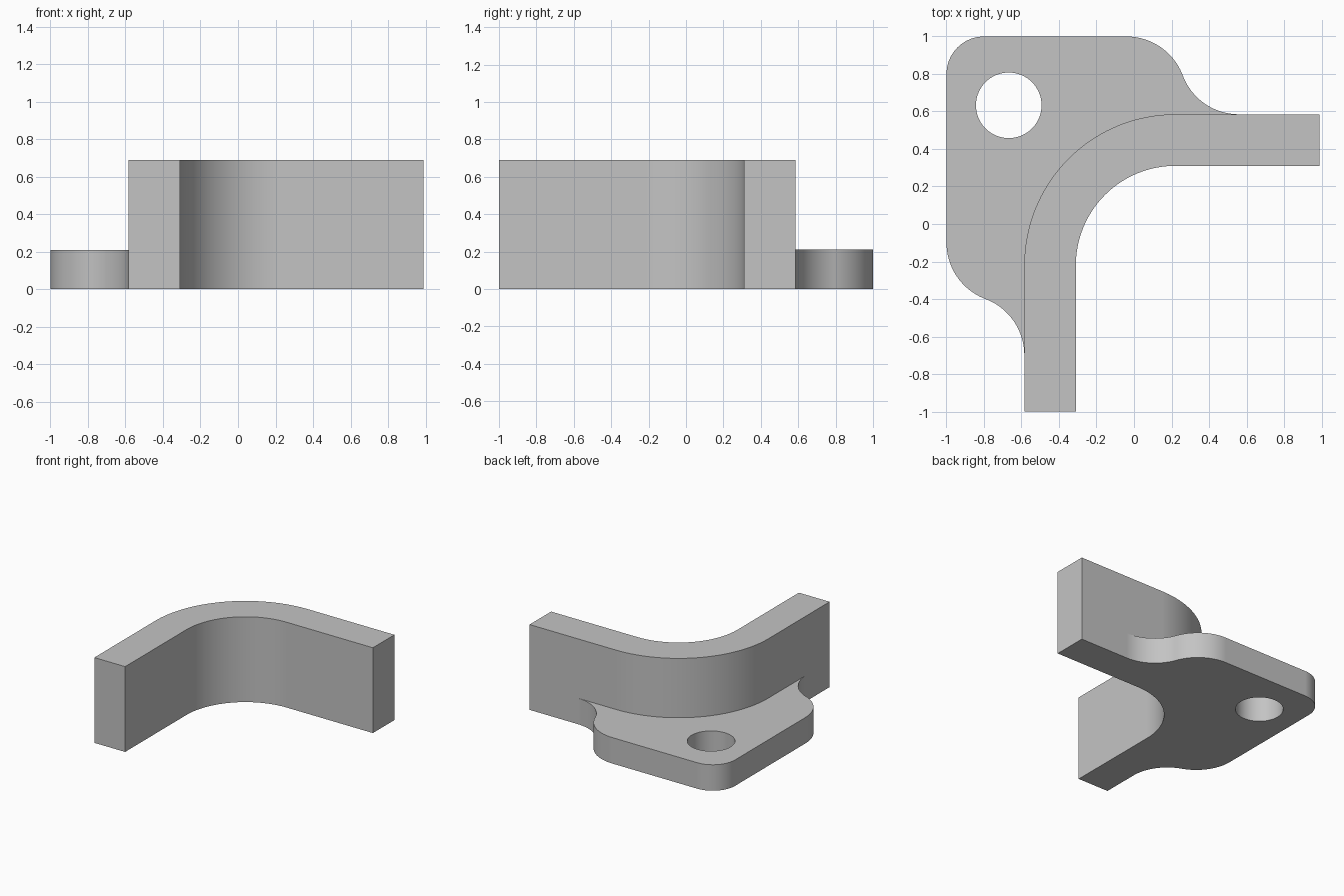
import bpy
import bmesh
from math import cos, sin, radians

cube = bpy.data.objects.get("Cube")
if cube:
    bpy.data.objects.remove(cube, do_unlink=True)

WALL_H, PLATE_H = 0.69, 0.21
FACE = 0.585          # outer face of both wall legs
BEND = (0.22, -0.22)  # centre of the wall bend
R_OUT, R_IN = 0.805, 0.53

grey = bpy.data.materials.new("plain_grey")
grey.use_nodes = True
colour = (0.55, 0.55, 0.55, 1)
grey.diffuse_color = colour
grey.node_tree.nodes["Principled BSDF"].inputs["Base Color"].default_value = colour


def arc(centre, radius, start, end, steps=24):
    """Points along an arc, angles in degrees."""
    angles = [radians(start + (end - start) * i / steps) for i in range(steps + 1)]
    return [(centre[0] + radius * cos(a), centre[1] + radius * sin(a)) for a in angles]


def prism(name, outline, bottom, top):
    """Extrude a closed outline upwards."""
    bm = bmesh.new()
    base = bm.faces.new([bm.verts.new((x, y, bottom)) for x, y in outline])
    new = bmesh.ops.extrude_face_region(bm, geom=[base])["geom"]
    verts = [v for v in new if isinstance(v, bmesh.types.BMVert)]
    bmesh.ops.translate(bm, verts=verts, vec=(0, 0, top - bottom))
    bmesh.ops.recalc_face_normals(bm, faces=bm.faces)
    mesh = bpy.data.meshes.new(name)
    bm.to_mesh(mesh)
    bm.free()
    mesh.materials.append(grey)
    obj = bpy.data.objects.new(name, mesh)
    bpy.context.collection.objects.link(obj)
    return obj


def combine(target, tool, operation):
    """Apply a boolean and discard the tool object."""
    mod = target.modifiers.new(operation.lower(), "BOOLEAN")
    mod.operation, mod.object, mod.solver = operation, tool, "EXACT"
    bpy.context.view_layer.objects.active = target
    bpy.ops.object.modifier_apply(modifier=mod.name)
    bpy.data.objects.remove(tool, do_unlink=True)


# Bent wall with two straight legs
wall = prism("bent_wall_bracket",
             [(-FACE, -1)] + arc(BEND, R_OUT, 180, 90, 40) + [(0.99, FACE)]
             + [(0.99, 0.31)] + arc(BEND, R_IN, 90, 180, 40) + [(-0.31, -1)],
             0, WALL_H)

# S-shaped blend from the plate's straight edge into the wall
R, SWEEP, START = 0.3205, 69.3, -0.04
blend = arc((START, 1 - R), R, 90, 90 - SWEEP)
blend += arc((START + 2 * R * sin(radians(SWEEP)), FACE + R), R, 270 - SWEEP, 270)[1:]
left_blend = [(-y, -x - 0.14) for x, y in blend]

# Mounting plate, its hidden edge buried in the wall
middle = (R_OUT + R_IN) / 2
buried = ([(blend[-1][0], 0.45)] + arc(BEND, middle, 90, 180)
          + [(-0.45, left_blend[-1][1])])
plate = prism("mounting_plate",
              arc((-0.8, 0.8), 0.2, 180, 90) + blend + buried + left_blend[::-1],
              0, PLATE_H)

# Bolt hole
hole = prism("hole_cutter", arc((-0.668, 0.633), 0.175, 0, 360, 64)[:-1], -0.1, 0.4)
combine(plate, hole, "DIFFERENCE")
combine(wall, plate, "UNION")

# Smooth curves with crisp edges
bpy.ops.object.select_all(action="DESELECT")
wall.select_set(True)
bpy.context.view_layer.objects.active = wall
bpy.ops.object.shade_smooth_by_angle(angle=radians(30))
normals = wall.modifiers.new("flat_face_normals", "WEIGHTED_NORMAL")
normals.keep_sharp = True
